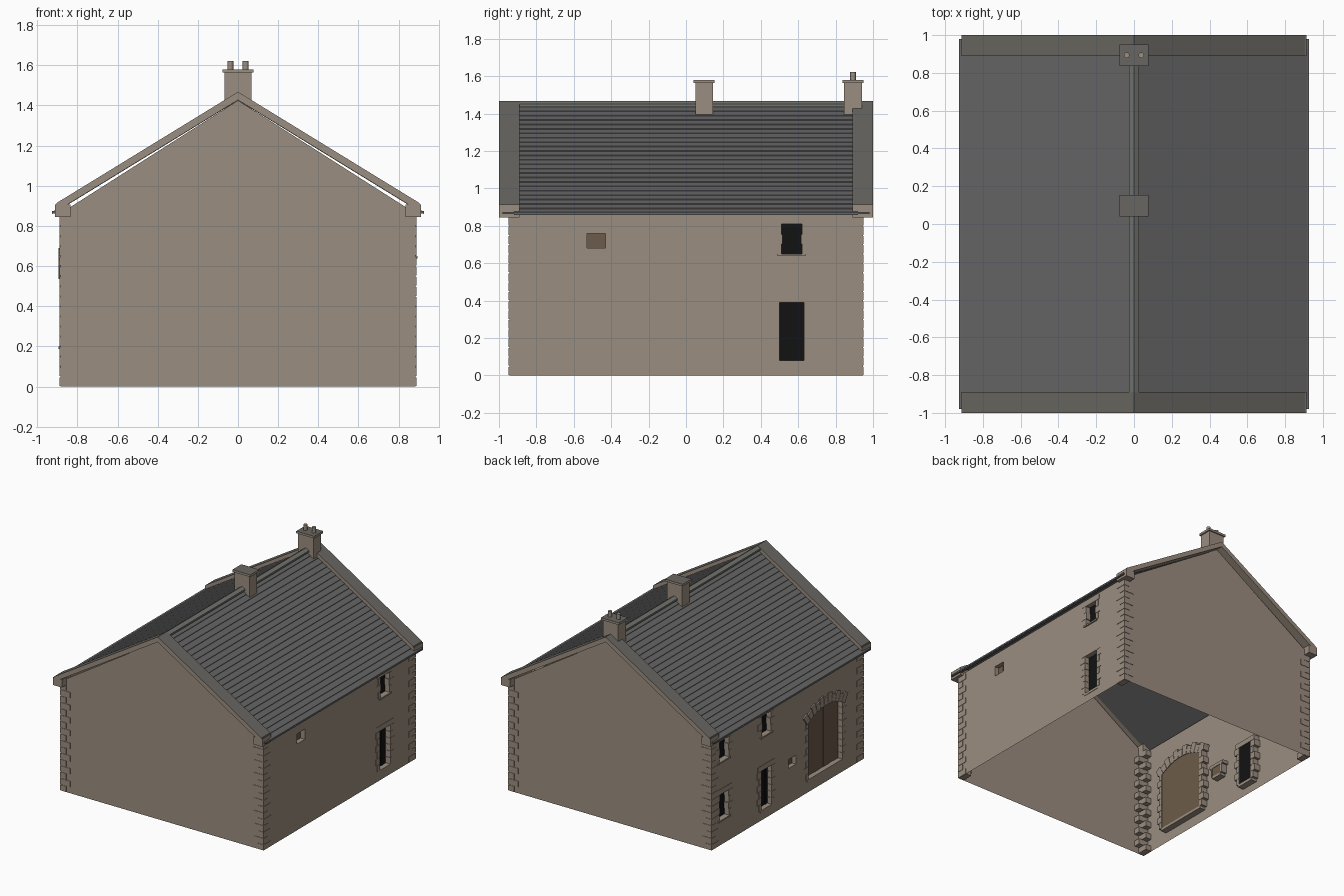
import bpy, bmesh, math

cube = bpy.data.objects.get("Cube")
if cube:
    bpy.data.objects.remove(cube)


def material(name, r, g, b):
    m = bpy.data.materials.new(name)
    m.use_nodes = True
    m.diffuse_color = (r, g, b, 1)
    bsdf = next(n for n in m.node_tree.nodes if n.type == 'BSDF_PRINCIPLED')
    bsdf.inputs["Base Color"].default_value = (r, g, b, 1)
    bsdf.inputs["Roughness"].default_value = 0.9
    return m


STONE = material("sandstone", .33, .27, .215)
SLATE = material("slate", .133, .13, .132)
WEATHERED = material("weathered stone", .14, .134, .12)
RIDGE = material("ridge tile", .17, .172, .155)
WOOD = material("brown wood", .15, .105, .068)
BLACK = material("black paint", .006, .006, .007)

WX, WY, EAVE, APEX = .885, .945, .862, 1.425   # wall shell
SLOPE = .613                                   # roof pitch


def finish(name, bm, mats, top_rule=False, recalc=True):
    if recalc:
        bmesh.ops.recalc_face_normals(bm, faces=bm.faces)
    if top_rule:                               # upward faces are weathered
        for f in bm.faces:
            f.normal_update()
            f.material_index = int(f.normal.z > .5)
    me = bpy.data.meshes.new(name)
    bm.to_mesh(me)
    bm.free()
    for m in mats:
        me.materials.append(m)
    ob = bpy.data.objects.new(name, me)
    bpy.context.scene.collection.objects.link(ob)
    return ob


def prism(bm, pts, t0, t1, along='y'):
    """Extrude a 2D outline: (x, z) along y, or (y, z) along x."""
    put = (lambda a, b, t: (a, t, b)) if along == 'y' else (lambda a, b, t: (t, a, b))
    lo = [bm.verts.new(put(a, b, t0)) for a, b in pts]
    hi = [bm.verts.new(put(a, b, t1)) for a, b in pts]
    bm.faces.new(lo)
    bm.faces.new(hi[::-1])
    for i in range(len(pts)):
        j = (i + 1) % len(pts)
        bm.faces.new((lo[i], hi[i], hi[j], lo[j]))


def box(bm, x0, x1, y0, y1, z0, z1):
    prism(bm, [(x0, z0), (x1, z0), (x1, z1), (x0, z1)], y0, y1)


# openings: name, side, y0, y1, z0, z1, panel material, kind
OPENINGS = [
    ("right_window", 1, .51, .62, .65, .81, BLACK, "window"),
    ("right_door", 1, .50, .63, .08, .39, BLACK, "door"),
    ("right_vent", 1, -.53, -.43, .68, .76, WOOD, "vent"),
    ("left_back_upper_window", -1, .735, .85, .66, .82, BLACK, "window"),
    ("left_back_lower_window", -1, .735, .85, .20, .40, BLACK, "window"),
    ("left_middle_window", -1, .21, .32, .66, .82, BLACK, "window"),
    ("left_door", -1, .20, .33, .08, .39, BLACK, "door"),
    ("left_vent", -1, -.105, -.015, .28, .35, WOOD, "vent"),
    ("barn_door", -1, -.68, -.255, .10, .61, WOOD, "barn"),
]

# Wall shell, with open bottom and rectangular openings
bm = bmesh.new()
for s in (-1, 1):
    holes = [o[2:6] for o in OPENINGS if o[1] == s]
    ys = sorted({-WY, WY, *[v for h in holes for v in h[:2]]})
    zs = sorted({0, EAVE, *[v for h in holes for v in h[2:]]})
    for y0, y1 in zip(ys, ys[1:]):
        for z0, z1 in zip(zs, zs[1:]):
            cy, cz = (y0 + y1) / 2, (z0 + z1) / 2
            if any(h[0] < cy < h[1] and h[2] < cz < h[3] for h in holes):
                continue
            quad = [(y0, z0), (y1, z0), (y1, z1), (y0, z1)][::s]
            bm.faces.new([bm.verts.new((s * WX, y, z)) for y, z in quad])
    gable = [(-WX, 0), (WX, 0), (WX, EAVE), (0, APEX), (-WX, EAVE)][::-s]
    bm.faces.new([bm.verts.new((x, s * WY, z)) for x, z in gable])
bmesh.ops.remove_doubles(bm, verts=bm.verts, dist=.0001)
finish("walls", bm, [STONE], recalc=False)

# Corner stones, alternating long and short
bm = bmesh.new()
for sx in (-1, 1):
    for sy in (-1, 1):
        for i in range(17):
            a, b = (.085, .05) if i % 2 else (.05, .085)
            box(bm, sx * (WX + .003), sx * (WX - a), sy * (WY + .003), sy * (WY - b),
                i * .05 + .002, i * .05 + .046)
finish("corner_stones", bm, [STONE])

# Door, window and vent fittings
for name, s, y0, y1, z0, z1, mat, kind in OPENINGS:
    out, back = s * (WX + .003), s * (WX - .05)
    bm = bmesh.new()
    if kind == "vent":
        for a, b in ((y0 - .015, y0), (y1, y1 + .015)):
            box(bm, s * WX, back, a, b, z0, z1)
        box(bm, s * WX, back, y0 - .03, y1 + .03, z1, z1 + .025)
        box(bm, s * WX, back, y0, y1, z0 - .02, z0)
    else:
        n = max(3, round((z1 - z0) / .05))
        h = (z1 - z0) / n
        jag = .006 if kind == "window" else 0
        for i in range(n):
            w, j = (.05, jag) if i % 2 else (.03, 0)
            za, zb = z0 + i * h, z0 + (i + 1) * h - .002
            box(bm, out, back, y0 - w, y0 + j, za, zb)
            box(bm, out, back, y1 - j, y1 + w, za, zb)
        if kind == "window":
            box(bm, s * (WX + .01), back, y0 - .02, y1 + .02, z0 - .012, z0)
        else:
            box(bm, out, back, y0 - .01, y1 + .01, z0 - .02, z0)
        if kind == "barn":                     # segmental arch of wedge stones
            cy, cz, r = (y0 + y1) / 2, .204, .406
            count, half = 11, math.radians(35)
            for i in range(count):
                a0 = -half + 2 * half * i / count
                a1 = a0 + 2 * half / count - .008
                ro = .468 if i % 2 else .486
                prism(bm, [(cy + q * math.sin(a), cz + q * math.cos(a))
                           for q, a in ((r, a0), (ro, a0), (ro, a1), (r, a1))],
                      s * (WX + .01), back, 'x')
        else:
            box(bm, out, back, y0 - .04, y1 + .04, z1, z1 + .04)
    finish(name + "_surround", bm, [STONE])

    # recessed panel, boarded on doors
    bm = bmesh.new()
    boards = {"barn": 7, "door": 4, "vent": 2}.get(kind, 1)
    w = (y1 - y0) / boards
    for i in range(boards):
        d = .035 + .003 * (i % 2)
        box(bm, s * (WX - d), s * (WX - .046), y0 + i * w, y0 + (i + 1) * w, z0, z1)
    finish(name + "_panel", bm, [mat])

# Slate slopes with overlapping courses
bm = bmesh.new()
courses = 24
for s in (-1, 1):
    outline = [(0, 1.425), (0, 1.434)]
    for i in range(courses):
        x = .925 * (i + 1) / courses
        z = 1.434 - SLOPE * x
        outline += [(s * x, z + .004), (s * x, z)]
    outline += [(s * .925, 1.425 - SLOPE * .925)]
    prism(bm, outline, -.92, .92)
finish("slate_roof", bm, [SLATE])

bm = bmesh.new()
for s in (-1, 1):
    box(bm, s * .9, s * .927, -.98, .98, .862, .874)
finish("eave_strips", bm, [SLATE])

bm = bmesh.new()
prism(bm, [(-.026, 1.436), (0, 1.45), (.026, 1.436), (.026, 1.45), (0, 1.466), (-.026, 1.45)], -.9, .9)
finish("ridge_tiles", bm, [RIDGE])

# Gable copings and the blocks at their feet
bm = bmesh.new()
for e in (-1, 1):
    for s in (-1, 1):
        x = .905
        prism(bm, [(0, 1.427), (0, 1.468), (s * x, 1.468 - SLOPE * x), (s * x, 1.427 - SLOPE * x)],
              e * .89, e)
        box(bm, s * .835, s * .912, e * .89, e, .845, .906)
finish("gable_copings", bm, [STONE, WEATHERED], top_rule=True)

# Chimneys
for name, y in (("middle_chimney", .097), ("back_chimney", .893)):
    bm = bmesh.new()
    box(bm, -.067, .067, y - .047, y + .047, 1.36, 1.563)
    box(bm, -.078, .078, y - .056, y + .056, 1.563, 1.58)
    finish(name, bm, [STONE, WEATHERED], top_rule=True)
for side, x in (("right", -.038), ("left", .038)):
    bpy.ops.mesh.primitive_cylinder_add(vertices=16, radius=.015, depth=.045, location=(x, .893, 1.6))
    pot = bpy.context.object
    pot.name = side + "_chimney_pot"
    pot.data.materials.append(STONE)
    bpy.ops.object.shade_smooth_by_angle()
